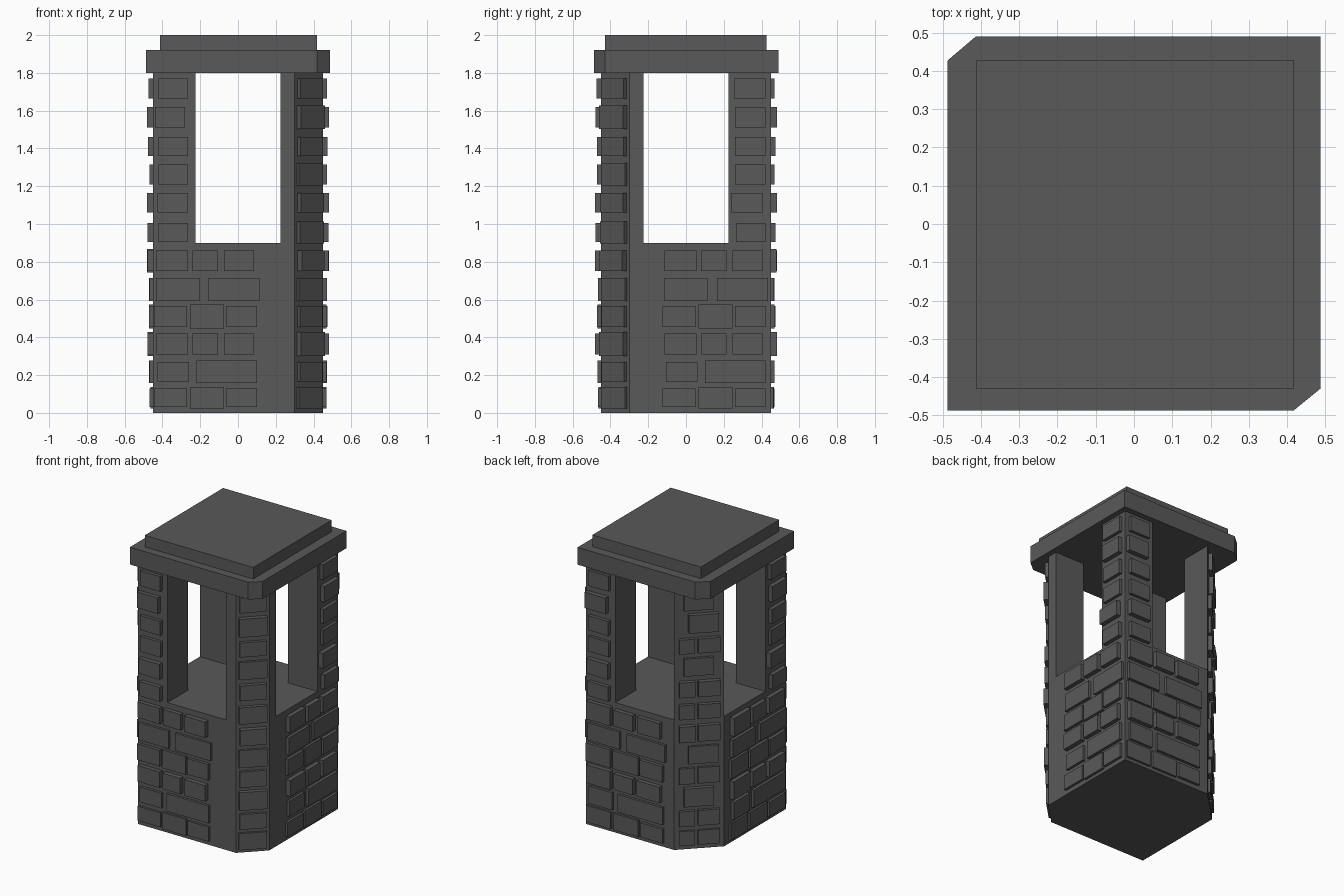
import bpy, bmesh, random
from mathutils import Vector

if "Cube" in bpy.data.objects:
    bpy.data.objects.remove(bpy.data.objects["Cube"])

random.seed(4)

stone = bpy.data.materials.new("dark_grey_stone")
stone.diffuse_color = (0.1, 0.1, 0.1, 1)
stone.use_nodes = True
stone.node_tree.nodes["Principled BSDF"].inputs["Base Color"].default_value = stone.diffuse_color


def add_prism(bm, outline, z0, z1):
    """Extrude a counter-clockwise outline from z0 to z1."""
    low = [bm.verts.new((x, y, z0)) for x, y in outline]
    high = [bm.verts.new((x, y, z1)) for x, y in outline]
    n = len(outline)
    bm.faces.new(low[::-1])
    bm.faces.new(high)
    for i in range(n):
        j = (i + 1) % n
        bm.faces.new((low[i], low[j], high[j], high[i]))


def finish(bm, name):
    bmesh.ops.recalc_face_normals(bm, faces=bm.faces)
    mesh = bpy.data.meshes.new(name)
    bm.to_mesh(mesh)
    bm.free()
    mesh.materials.append(stone)
    obj = bpy.data.objects.new(name, mesh)
    bpy.context.collection.objects.link(obj)


def prism(name, outline, z0, z1):
    bm = bmesh.new()
    add_prism(bm, outline, z0, z1)
    finish(bm, name)


R, W, C = 0.45, 0.225, 0.30   # half width, half window, small chamfer start

# Solid lower part with one small and one large cut corner
prism("base", [(-R, -R), (C, -R), (R, -C), (R, R), (-W, R), (-R, W)], 0, 0.9)

# Four pillars around the openings
prism("pillar_front_left", [(-R, -R), (-W, -R), (-W, -W), (-R, -W)], 0.9, 1.8)
prism("pillar_back_right", [(W, W), (R, W), (R, R), (W, R)], 0.9, 1.8)
prism("pillar_front_right", [(W, -R), (C, -R), (R, -C), (R, -W), (W, -W)], 0.9, 1.8)
prism("pillar_back_left", [(-R, W), (-W, W), (-W, R)], 0.9, 1.8)

# Cap slab and top plate
prism("cap_slab", [(-.487, -.487), (.417, -.487), (.487, -.43),
                   (.487, .49), (-.413, .49), (-.487, .427)], 1.8, 1.92)
prism("top_plate", [(-.413, -.43), (.418, -.43), (.418, .427), (-.413, .427)], 1.92, 2.0)

# Brick rows: (start, end) pairs along the wall, left to right
ROW_Z = [(.03, .13), (.165, .27), (.31, .42), (.455, .565), (.60, .705), (.75, .86),
         (.905, 1.005), (1.06, 1.165), (1.21, 1.315), (1.36, 1.46), (1.51, 1.62), (1.665, 1.77)]
THREE_A = [(-.445, -.27), (-.255, -.075), (-.06, .10)]
THREE_B = [(-.435, -.265), (-.24, -.105), (-.075, .085)]
LOWER = [THREE_A, [(-.425, -.26), (-.22, .10)], THREE_B,
         THREE_A, [(-.435, -.205), (-.155, .115)], THREE_B]
DEPTHS = [.016, .02, .03, .02, .018, .03, .026, .03, .02, .024, .03, .022]


def wall(name, origin, tangent, rows):
    """Boxes standing proud of a wall; rows is a list of lists of spans."""
    o, t = Vector(origin), Vector(tangent).normalized()
    n = Vector((t.y, -t.x))
    bm = bmesh.new()
    for (z0, z1), depth, spans in zip(ROW_Z, DEPTHS, rows):
        for a, b in spans:
            d = depth + random.uniform(-.003, .003)
            grow = .008 if b - a > .176 else 0
            corners = [o + t * a + n * d, o + t * b + n * d,
                       o + t * b - n * .02, o + t * a - n * .02]
            add_prism(bm, corners, z0 - grow, z1 + grow)
    finish(bm, name)


def moved(rows, scale, shift):
    return [[(a * scale + shift, b * scale + shift) for a, b in row] for row in rows]


left_upper = [[(-.42, -.265)], [(-.425, -.265)], [(-.42, -.265)],
              [(-.42, -.265)], [(-.44, -.28)], [(-.42, -.265)]]
right_upper = [[(.265, .42)], [(.24, .405)], [(.26, .42)],
               [(.26, .42)], [(.26, .42)], [(.255, .42)]]

# Bricks on the four straight walls
wall("front_bricks", (0, -R), (1, 0), LOWER + left_upper)
wall("right_bricks", (R, 0), (0, 1), moved(LOWER, 1, .32) + right_upper)
wall("back_bricks", (0, R), (-1, 0), moved(LOWER, 1.08, .04) + left_upper)
wall("left_bricks", (-R, 0), (0, -1), moved(LOWER, 1.08, .31) + right_upper)

# Bricks on the two cut corners
single = [[(-.09, .09)], [(-.085, .085)]] * 6
wall("front_right_corner_bricks", (.375, -.375), (1, 1), single)
pair, one, one_r = [(-.13, -.03), (-.01, .13)], [(-.10, .09)], [(-.07, .12)]
wall("back_left_corner_bricks", (-.3375, .3375), (-1, -1),
     [pair, pair, one, pair, one_r, pair, pair, pair, one, pair, one_r, one])
